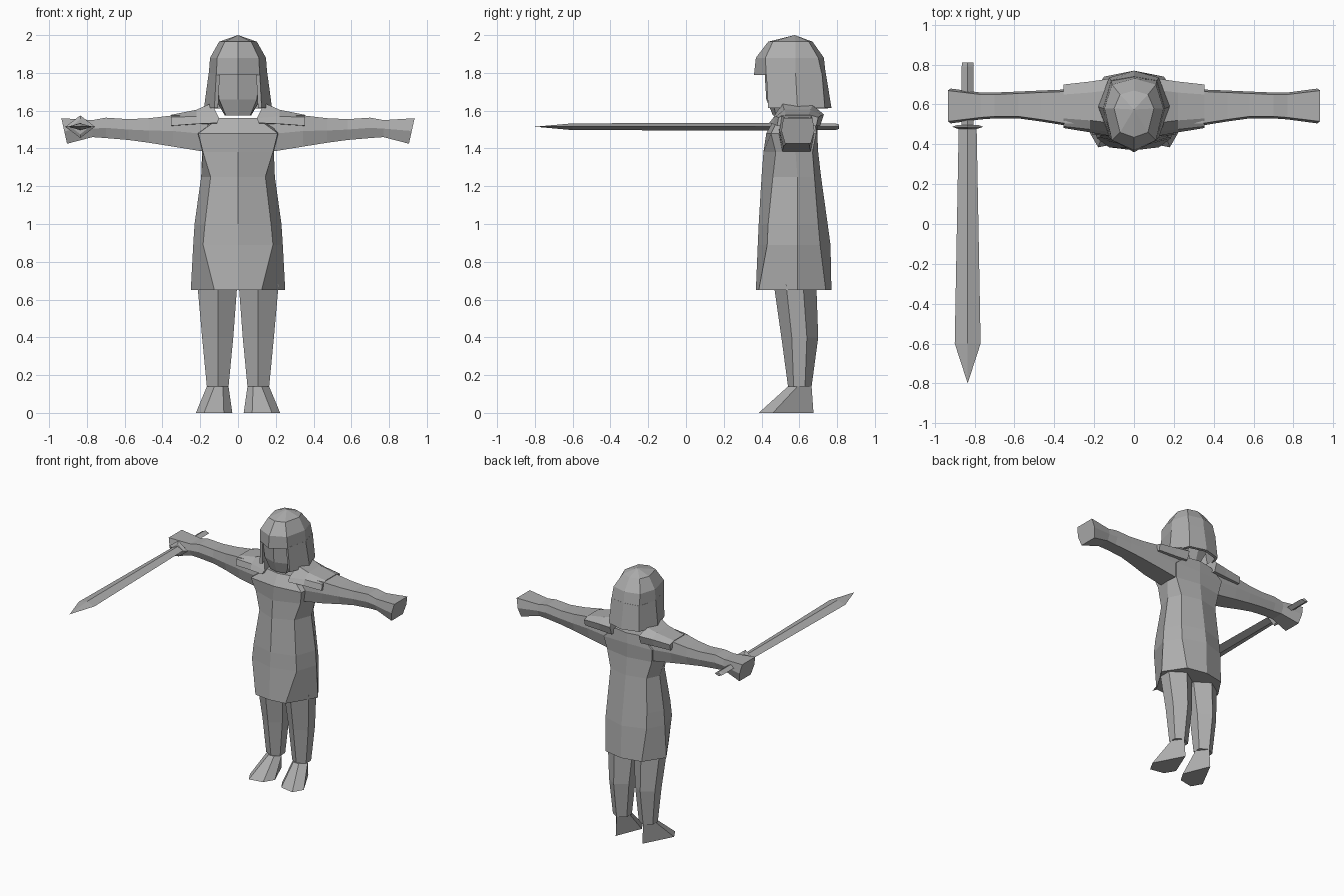
import bpy, bmesh

mat = bpy.data.materials.new("plain_grey")
mat.diffuse_color = (0.42, 0.42, 0.42, 1)


def loft(name, rings, mirror=False, caps=(True, True), closed=True, thick=0):
    """Skin a list of equally long point rings; a 1-point ring makes a tip."""
    bm = bmesh.new()
    vs = [[bm.verts.new(p) for p in r] for r in rings]
    for a, b in zip(vs, vs[1:]):
        n = max(len(a), len(b))
        for i in range(n if closed else n - 1):
            j = (i + 1) % n
            q = [a[i % len(a)], a[j % len(a)], b[j % len(b)], b[i % len(b)]]
            bm.faces.new(list(dict.fromkeys(q)))
    for ring, cap in ((vs[0], caps[0]), (vs[-1], caps[1])):
        if cap and len(ring) > 2:
            bm.faces.new(ring)
    bmesh.ops.recalc_face_normals(bm, faces=bm.faces)
    me = bpy.data.meshes.new(name)
    bm.to_mesh(me)
    bm.free()
    me.materials.append(mat)
    ob = bpy.data.objects.new(name, me)
    bpy.context.collection.objects.link(ob)
    if mirror:
        ob.modifiers.new("mirror", 'MIRROR').use_mirror_merge = False
    if thick:
        s = ob.modifiers.new("shell", 'SOLIDIFY')
        s.thickness, s.offset = thick, -1
    return ob


def sym(z, half):
    """Full ring from a front-to-back half outline of (x, y) or (x, y, z)."""
    pts = [(p[0], p[1], p[2] if len(p) > 2 else z) for p in half]
    return pts + [(-x, y, h) for x, y, h in reversed(pts[1:-1])]


# Tunic and chest
loft("tunic", [
    sym(0.65, [(0, .37), (.125, .385), (.25, .59), (.15, .74), (0, .77)]),
    sym(0.89, [(0, .38), (.185, .43), (.237, .59), (.17, .71), (0, .765)]),
    sym(1.00, [(0, .385), (.175, .435), (.23, .59), (.165, .70), (0, .75)]),
    sym(1.25, [(0, .40), (.145, .46), (.195, .59), (.15, .68), (0, .715)]),
    sym(1.38, [(0, .41), (.185, .475), (.19, .58), (.185, .67), (0, .70)]),
    sym(1.48, [(0, .425), (.21, .45), (.22, .58), (.20, .69), (0, .695)]),
    sym(1.56, [(0, .47), (.10, .49), (.15, .58), (.11, .68), (0, .70)]),
])

# Arms with a squared-off hand
arm = []
for x, zb, zt, y0, y1, lean in ((.16, 1.38, 1.57, .49, .68, 0), (.345, 1.41, 1.575, .495, .675, 0),
                                (.47, 1.43, 1.56, .515, .67, 0), (.58, 1.445, 1.555, .53, .665, 0),
                                (.70, 1.455, 1.563, .53, .66, 0), (.77, 1.46, 1.55, .525, .66, 0),
                                (.92, 1.425, 1.56, .505, .68, .015)):
    m = (zb + zt) / 2
    arm.append([(x - lean, y0 + .02, zb), (x, y0, m), (x + lean, y0 + .01, zt),
                (x + lean, y1 - .01, zt), (x, y1, m), (x - lean, y1 - .02, zb)])
loft("arm", arm, mirror=True)

# Shoulder pads draped over the arms
loft("shoulder_pad", [
    [(.11, .44, 1.535), (.10, .46, 1.56), (.14, .51, 1.64), (.14, .67, 1.63), (.12, .73, 1.58), (.12, .71, 1.52)],
    [(.22, .46, 1.53), (.22, .475, 1.57), (.22, .52, 1.605), (.22, .66, 1.605), (.22, .715, 1.575), (.22, .70, 1.52)],
    [(.355, .482, 1.52), (.355, .49, 1.565), (.355, .53, 1.578),
     (.355, .65, 1.578), (.355, .70, 1.565), (.355, .69, 1.52)],
], mirror=True)

# Legs and wedge feet
loft("leg", [
    [(.105, .465, .68), (.215, .53, .68), (.215, .62, .68), (.11, .69, .68), (.004, .62, .68), (.004, .53, .68)],
    [(.105, .505, .40), (.19, .56, .40), (.19, .64, .40), (.11, .70, .40), (.025, .64, .40), (.025, .56, .40)],
    [(.105, .54, .14), (.165, .57, .14), (.165, .63, .14), (.11, .665, .14), (.05, .63, .14), (.05, .57, .14)],
], mirror=True)
loft("foot", [
    [(.08, .54, .14), (.125, .54, .14), (.165, .59, .14), (.11, .665, .14), (.05, .59, .14)],
    [(.075, .405, 0), (.18, .385, 0), (.223, .46, 0), (.11, .675, 0), (.03, .48, 0)],
], mirror=True)

# Face under the hair
loft("head", [
    sym(1.575, [(0, .46), (.065, .475), (.07, .56), (.04, .64), (0, .65)]),
    sym(1.66, [(0, .425), (.10, .46), (.12, .56), (.08, .66), (0, .68)]),
    sym(1.82, [(0, .415), (.115, .45), (.13, .58), (.09, .67), (0, .70)]),
])

# Hair cap with overhanging fringe
loft("hair_cap", [
    sym(1.79, [(0, .36), (.115, .425), (.155, .58), (.115, .72), (0, .74)]),
    sym(1.88, [(0, .37), (.11, .42), (.148, .58), (.11, .70), (0, .73)]),
    sym(1.965, [(0, .435), (.07, .46), (.10, .58), (.07, .65), (0, .67)]),
    [(0, .575, 2.0)],
])


# Long hair at the sides and back
def curtain(z, half):
    pts = [(x, y, z) for x, y in half]
    return pts + [(-x, y, h) for x, y, h in reversed(pts[:-1])]


loft("long_hair", [
    curtain(1.615, [(.125, .435), (.18, .59), (.125, .735), (0, .77)]),
    curtain(1.80, [(.115, .425), (.155, .58), (.115, .72), (0, .74)]),
], caps=(False, False), closed=False, thick=.02)


# Sword held forward in one hand
def diamond(y, w, h):
    cx, cz = -.835, 1.515
    return [(cx - w, y, cz), (cx, y, cz + h), (cx + w, y, cz), (cx, y, cz - h)]


loft("sword_blade", [[(-.835, -.80, 1.515)], diamond(-.60, .065, .018), diamond(.485, .045, .02)])
loft("sword_guard", [diamond(.478, .05, .04), diamond(.488, .078, .06), diamond(.498, .05, .04)])
loft("sword_grip", [diamond(.49, .03, .018), diamond(.79, .03, .018), diamond(.81, .028, .012)])
